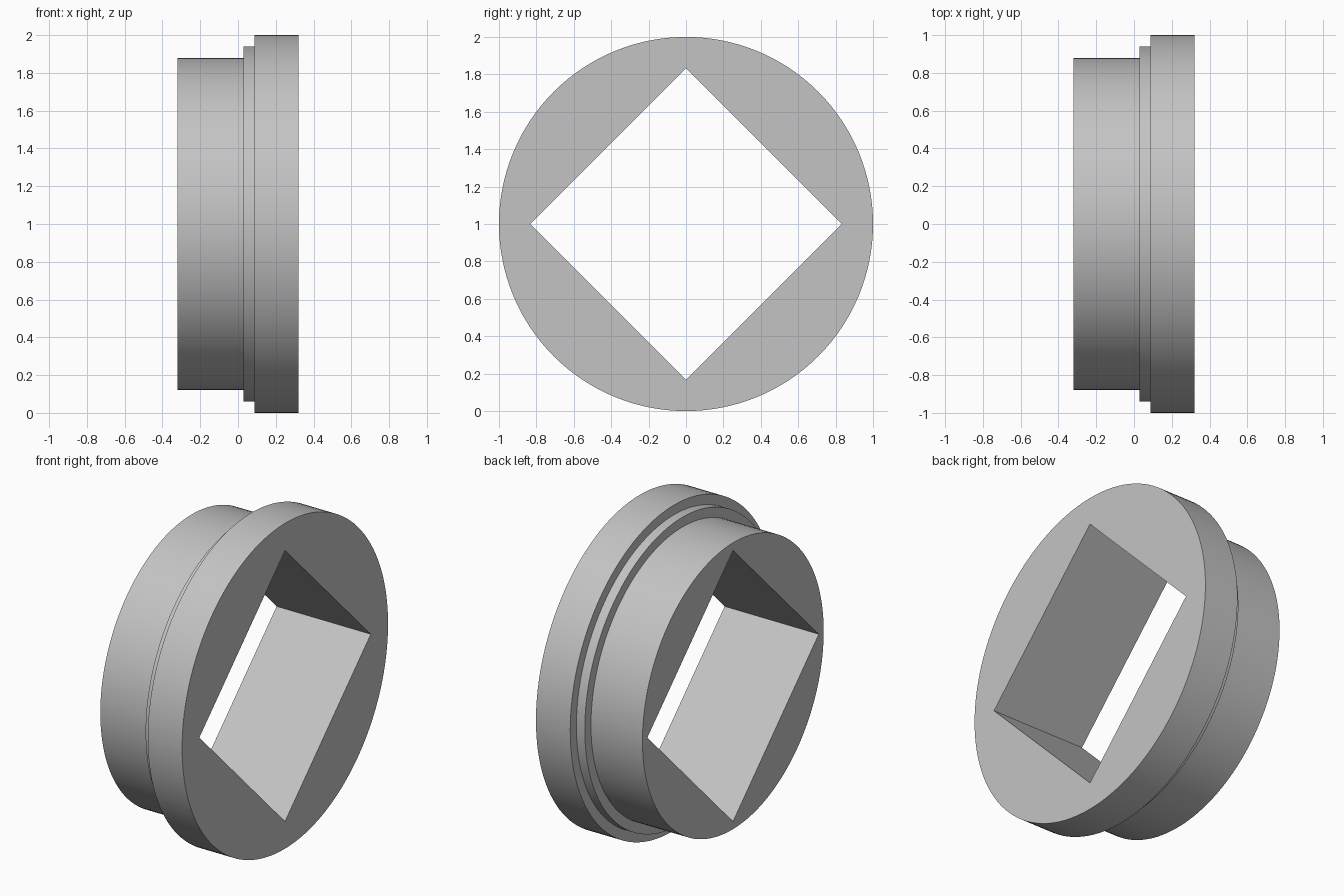
import bpy, bmesh, math

SEGMENTS = 128
HOLE = 0.832          # centre to corner of the square hole

cube = bpy.data.objects.get("Cube")
if cube:
    bpy.data.objects.remove(cube, do_unlink=True)

grey = bpy.data.materials.new("light grey")
grey.use_nodes = True
grey.diffuse_color = (0.55, 0.55, 0.55, 1)
grey.node_tree.nodes["Principled BSDF"].inputs["Base Color"].default_value = grey.diffuse_color


def add_ring(bm, x, radius, square=False):
    """Ring of vertices around the x axis, round or diamond shaped."""
    verts = []
    for i in range(SEGMENTS):
        a = math.tau * i / SEGMENTS
        c, s = math.cos(a), math.sin(a)
        r = radius / (abs(c) + abs(s)) if square else radius
        verts.append(bm.verts.new((x, r * c, 1 + r * s)))
    return verts


# Closed section: stepped outside, then back through the square hole
section = [(-0.32, 0.88), (0.03, 0.88), (0.03, 0.94), (0.087, 0.94),
           (0.087, 1.0), (0.32, 1.0)]
bm = bmesh.new()
rings = [add_ring(bm, x, r) for x, r in section]
rings += [add_ring(bm, x, HOLE, square=True) for x in (0.32, -0.32)]
for a, b in zip(rings, rings[1:] + rings[:1]):
    for i in range(SEGMENTS):
        j = (i + 1) % SEGMENTS
        bm.faces.new((a[i], a[j], b[j], b[i]))
bmesh.ops.recalc_face_normals(bm, faces=bm.faces)

mesh = bpy.data.meshes.new("stepped_bushing")
bm.to_mesh(mesh)
bm.free()
mesh.materials.append(grey)
bushing = bpy.data.objects.new("stepped_bushing", mesh)
bpy.context.collection.objects.link(bushing)

# Smooth round walls, crisp steps and hole corners
bpy.ops.object.select_all(action='DESELECT')
bushing.select_set(True)
bpy.context.view_layer.objects.active = bushing
bpy.ops.object.shade_smooth_by_angle(angle=math.radians(30))
